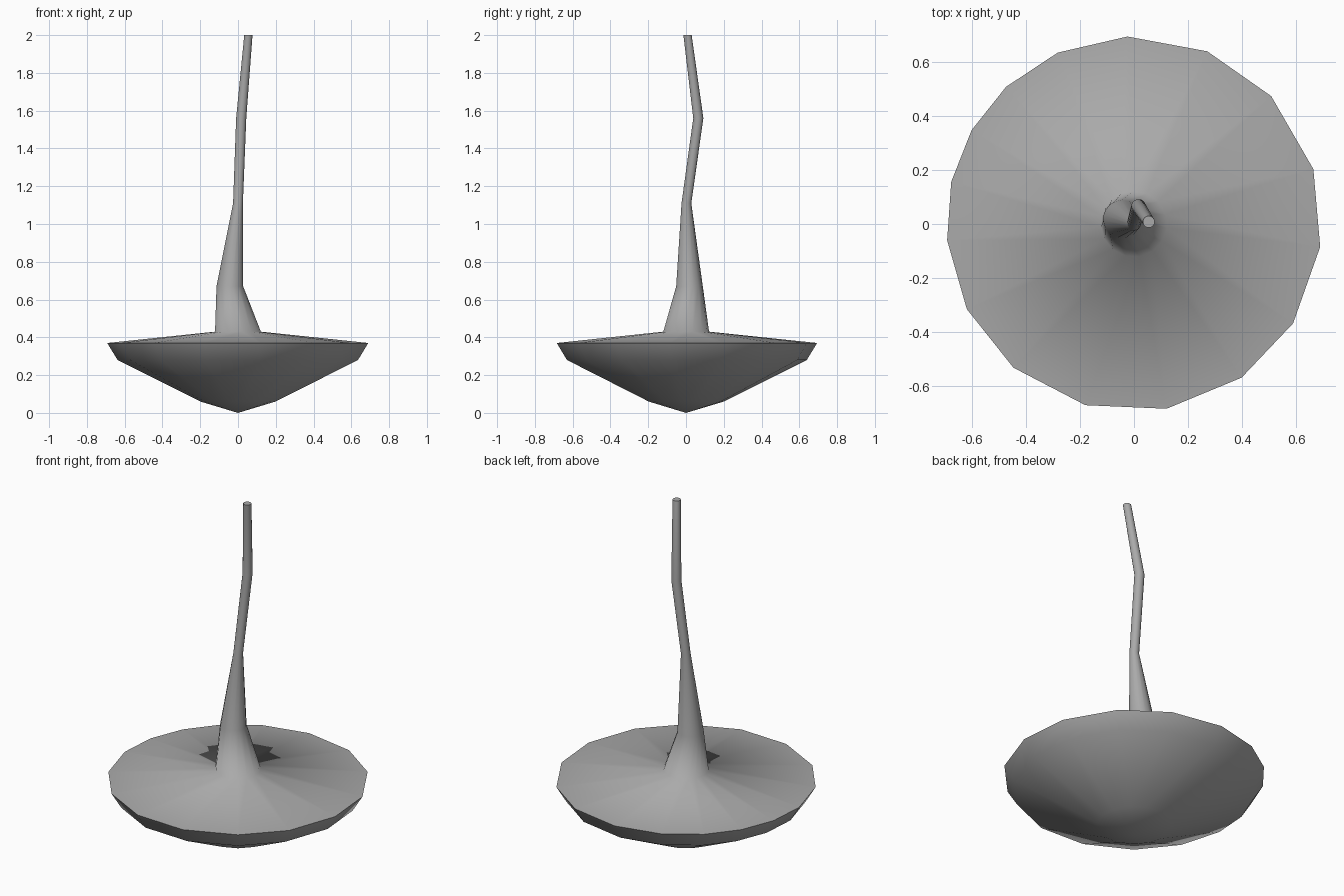
import bpy, bmesh, math

cube = bpy.data.objects.get("Cube")
if cube:
    bpy.data.objects.remove(cube, do_unlink=True)

grey = bpy.data.materials.new("plain_grey")
grey.use_nodes = True
colour = (0.4, 0.4, 0.4, 1)
grey.diffuse_color = colour
grey.node_tree.nodes["Principled BSDF"].inputs["Base Color"].default_value = colour

# Uneven spacing of the sixteen sides
ANGLES = [math.radians(a) for a in (-175, -153, -130, -105, -80, -55, -32, -7,
                                    17, 43, 67, 92, 114, 133, 150, 167)]

# Rings from the bottom up: centre x, centre y, height, radius
RINGS = [(0, 0, 0.06, 0.2),
         (0, 0, 0.28, 0.64),
         (0, 0, 0.37, 0.695),        # rim
         (0, 0, 0.43, 0.122),        # foot of the stem
         (-0.043, 0.018, 0.67, 0.071),
         (0, 0.002, 1.11, 0.026),
         (0.017, 0.065, 1.56, 0.027),
         (0.055, 0.008, 2.0, 0.022)]
RIM = 2

bm = bmesh.new()
rings = [[bm.verts.new((x + r * math.cos(a), y + r * math.sin(a), z)) for a in ANGLES]
         for x, y, z, r in RINGS]
tip = bm.verts.new((0, 0, 0))
n = len(ANGLES)
for i in range(n):
    j = (i + 1) % n
    bm.faces.new((tip, rings[0][j], rings[0][i]))
    for low, high in zip(rings, rings[1:]):
        bm.faces.new((low[i], low[j], high[j], high[i]))
bm.faces.new(rings[-1])

# Smooth all over, with a crisp rim and a crisp stem end
for face in bm.faces:
    face.smooth = True
for ring in (rings[RIM], rings[-1]):
    for i in range(n):
        bm.edges.get((ring[i], ring[(i + 1) % n])).smooth = False

mesh = bpy.data.meshes.new("disc_and_stem")
bm.to_mesh(mesh)
bm.free()
mesh.materials.append(grey)
obj = bpy.data.objects.new("disc_and_stem", mesh)
bpy.context.collection.objects.link(obj)
